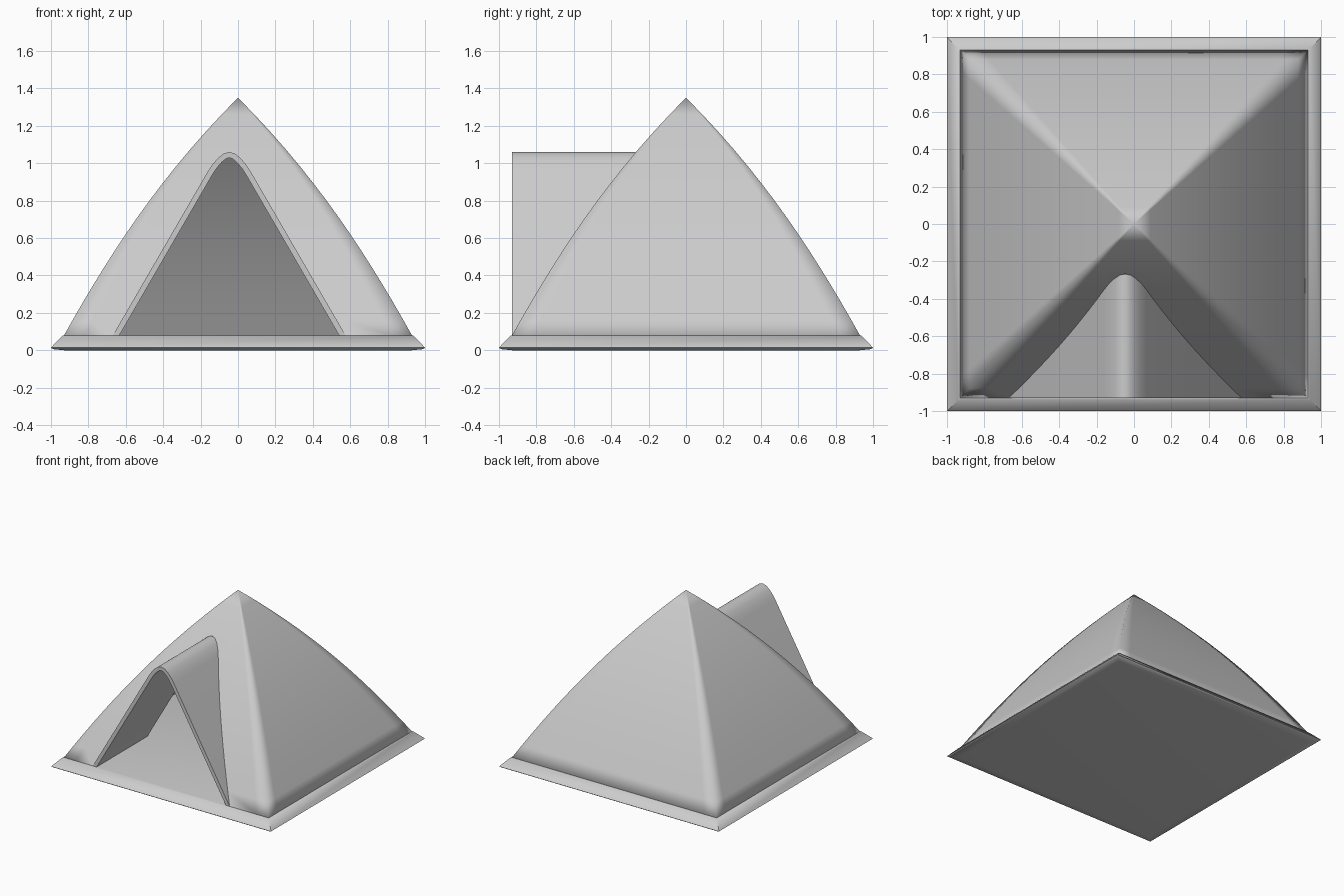
import bpy, bmesh

if "Cube" in bpy.data.objects:
    bpy.data.objects.remove(bpy.data.objects["Cube"])

CX = -0.047          # the porch sits slightly left of centre
WALL = 0.03
Y_FRONT, Y_BACK = -0.93, -0.27


def finish(bm, name, recalc=False):
    if recalc:
        bmesh.ops.recalc_face_normals(bm, faces=bm.faces[:])
    me = bpy.data.meshes.new(name)
    bm.to_mesh(me)
    bm.free()
    ob = bpy.data.objects.new(name, me)
    bpy.context.collection.objects.link(ob)
    return ob


def activate(ob):
    bpy.ops.object.select_all(action='DESELECT')
    ob.select_set(True)
    bpy.context.view_layer.objects.active = ob


def smooth(ob, angle):
    activate(ob)
    bpy.ops.object.shade_smooth_by_angle(angle=angle)


def apply(ob, mod):
    activate(ob)
    bpy.ops.object.modifier_apply(modifier=mod.name)


def square_ring(bm, h, z, fracs):
    """Square loop of vertices; fracs place the points along each side."""
    pts = []
    for ax, ay, dx, dy in ((0, -1, 1, 0), (1, 0, 0, 1), (0, 1, -1, 0), (-1, 0, 0, -1)):
        pts += [bm.verts.new((h * (ax + dx * f), h * (ay + dy * f), z)) for f in fracs]
    return pts


def bridge(bm, a, b, closed=True):
    n = len(a)
    for i in range(n if closed else n - 1):
        j = (i + 1) % n
        bm.faces.new((a[i], a[j], b[j], b[i]))


def solidify(ob):
    m = ob.modifiers.new("thickness", 'SOLIDIFY')
    m.thickness, m.offset, m.use_even_offset = WALL, -1, True
    apply(ob, m)


# Ground mat with a sloping edge
bm = bmesh.new()
rings = [square_ring(bm, h, z, (-1,)) for h, z in
         ((0.93, 0), (0.99, 0.006), (1.0, 0.014), (0.94, 0.077), (0.93, 0.08))]
for a, b in zip(rings, rings[1:]):
    bridge(bm, a, b)
bm.faces.new(rings[0][::-1])
bm.faces.new(rings[-1])
mat = finish(bm, "ground_mat", True)
smooth(mat, 0.9)

# Tent body: hollow pyramid with bulging walls
bm = bmesh.new()
N = 14
rings = []
for i in range(N):
    t = i / N
    h = 0.93 * (1 - t) + t * (1 - t) * (0.22 + 0.12 * t)
    rings.append(square_ring(bm, h, 0.08 + 1.27 * t, (-1, -0.88, 0.88)))
for a, b in zip(rings, rings[1:]):
    bridge(bm, a, b)
apex = bm.verts.new((0, 0, 1.35))
top = rings[-1]
for i in range(len(top)):
    bm.faces.new((top[i], top[(i + 1) % len(top)], apex))
tent = finish(bm, "tent_body")
solidify(tent)

# Porch outline: a triangle with a rounded tip
half = [(0.622, 0.08), (0.115, 0.955), (0.09, 0.993), (0.06, 1.028), (0.03, 1.052)]
outline = [(-x, z) for x, z in half] + [(0, 1.06)] + [(x, z) for x, z in reversed(half)]


def prism(name, profile, y0, y1, closed):
    b = bmesh.new()
    front, back = [[b.verts.new((CX + x, y, z)) for x, z in profile] for y in (y0, y1)]
    bridge(b, front, back, closed)
    if closed:
        b.faces.new(front)
        b.faces.new(back[::-1])
    return finish(b, name, closed)


# Doorway cut through the front wall, reaching a little below the mat top
low = [(-0.657, 0.02)] + outline + [(0.657, 0.02)]
cutter = prism("doorway_cutter", low, -1.2, Y_BACK + 0.03, True)
cutter.hide_render = True
m = tent.modifiers.new("doorway", 'BOOLEAN')
m.operation, m.object, m.solver = 'DIFFERENCE', cutter, 'EXACT'
apply(tent, m)
bpy.data.objects.remove(cutter)
smooth(tent, 1.4)

# Porch canopy
porch = prism("porch", outline, Y_FRONT, Y_BACK, False)
solidify(porch)
smooth(porch, 0.9)
